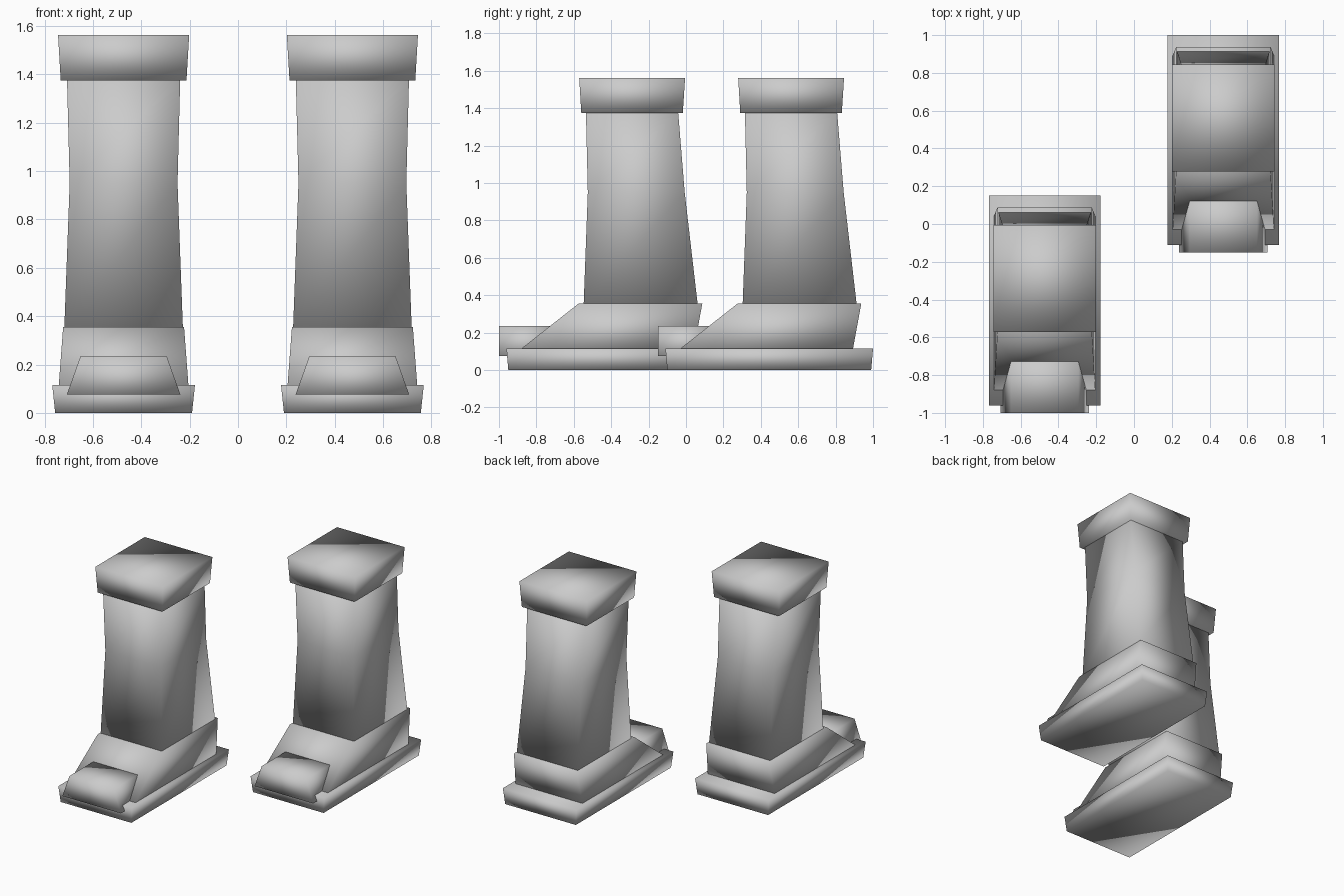
import bpy

if "Cube" in bpy.data.objects:
    bpy.data.objects.remove(bpy.data.objects["Cube"])

# each part: rings from bottom to top as (z, half width, front y, back y)
PARTS = {
    "sole": [(0.0, 0.283, -0.10, 0.99), (0.115, 0.295, -0.11, 1.0)],
    "foot": [(0.115, 0.268, -0.03, 0.893), (0.355, 0.25, 0.275, 0.937)],
    "toe_cap": [(0.075, 0.235, -0.15, 0.16), (0.235, 0.178, -0.15, 0.16)],
    "shaft": [(0.355, 0.245, 0.303, 0.912), (0.95, 0.223, 0.325, 0.843),
              (1.38, 0.234, 0.315, 0.808)],
    "cuff": [(1.375, 0.26, 0.29, 0.833), (1.562, 0.271, 0.279, 0.845)],
}


def loft(name, rings, cx, dy):
    verts, faces = [], []
    for z, w, y0, y1 in rings:
        verts += [(cx - w, y0 + dy, z), (cx + w, y0 + dy, z),
                  (cx + w, y1 + dy, z), (cx - w, y1 + dy, z)]
    for r in range(len(rings) - 1):
        for i in range(4):
            a, b = r * 4 + i, r * 4 + (i + 1) % 4
            faces.append((a, b, b + 4, a + 4))
    n = len(verts)
    faces += [(3, 2, 1, 0), (n - 4, n - 3, n - 2, n - 1)]
    mesh = bpy.data.meshes.new(name)
    mesh.from_pydata(verts, [], faces)
    mesh.shade_smooth()
    obj = bpy.data.objects.new(name, mesh)
    bpy.context.collection.objects.link(obj)


# pair of boots, the one on -x a step ahead
for side, cx, dy in (("right", 0.473, 0.0), ("left", -0.473, -0.85)):
    for part, rings in PARTS.items():
        loft(f"{side}_{part}", rings, cx, dy)
